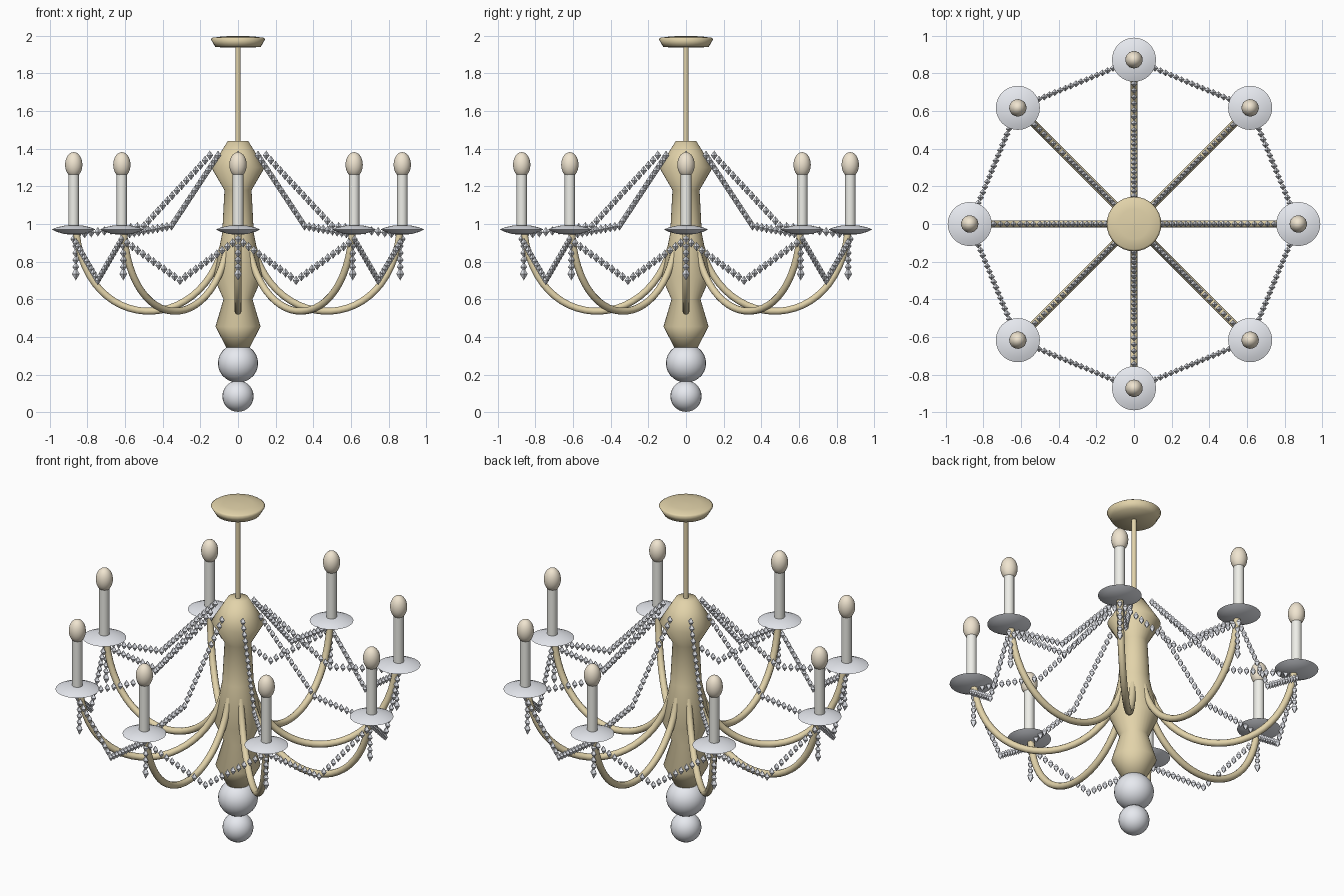
import bpy, bmesh, math
from mathutils import Vector

if "Cube" in bpy.data.objects:
    bpy.data.objects.remove(bpy.data.objects["Cube"])


def material(name, rgb):
    m = bpy.data.materials.new(name)
    m.diffuse_color = (*rgb, 1)
    m.use_nodes = True
    m.node_tree.nodes["Principled BSDF"].inputs["Base Color"].default_value = m.diffuse_color
    return m


BRASS = material("brass", (0.76, 0.65, 0.40))
GLASS = material("glass", (0.80, 0.82, 0.87))
WAX = material("wax", (0.86, 0.86, 0.81))
GLOW = material("glow", (0.87, 0.78, 0.63))


def finish(name, bm, mat, smooth=None):
    bmesh.ops.recalc_face_normals(bm, faces=bm.faces)
    me = bpy.data.meshes.new(name)
    bm.to_mesh(me)
    bm.free()
    me.materials.append(mat)
    ob = bpy.data.objects.new(name, me)
    bpy.context.collection.objects.link(ob)
    if smooth is not None:
        bpy.ops.object.select_all(action='DESELECT')
        ob.select_set(True)
        bpy.context.view_layer.objects.active = ob
        bpy.ops.object.shade_smooth_by_angle(angle=math.radians(smooth))
    return ob


def lathe(name, profile, mat, center=(0, 0), sides=32, smooth=50):
    """Revolve (radius, z) points around a vertical axis, capping both ends."""
    bm = bmesh.new()
    rings = []
    for r, z in profile:
        rings.append([bm.verts.new((center[0] + r * math.cos(math.tau * i / sides),
                                    center[1] + r * math.sin(math.tau * i / sides), z))
                      for i in range(sides)])
    for a, b in zip(rings, rings[1:]):
        for i in range(sides):
            j = (i + 1) % sides
            bm.faces.new((a[i], a[j], b[j], b[i]))
    bm.faces.new(rings[0])
    bm.faces.new(rings[-1])
    return finish(name, bm, mat, smooth)


def ball(name, loc, radius, height, mat):
    bm = bmesh.new()
    bmesh.ops.create_uvsphere(bm, u_segments=24, v_segments=14, radius=1)
    bmesh.ops.scale(bm, vec=(radius, radius, height), verts=bm.verts)
    bmesh.ops.translate(bm, vec=loc, verts=bm.verts)
    return finish(name, bm, mat, 180)


def add_bead(bm, p, r, h):
    """Upright octahedral crystal."""
    top, low = bm.verts.new(p + Vector((0, 0, h))), bm.verts.new(p - Vector((0, 0, h)))
    mid = [bm.verts.new(p + Vector(d) * r)
           for d in ((1, 0, 0), (0, 1, 0), (-1, 0, 0), (0, -1, 0))]
    for i in range(4):
        a, b = mid[i], mid[(i + 1) % 4]
        bm.faces.new((a, b, top))
        bm.faces.new((b, a, low))


def chain(name, points, spacing=0.036, r=0.018, h=0.025, drop=False):
    bm = bmesh.new()
    for a, b in zip(points, points[1:]):
        n = max(1, round((b - a).length / spacing))
        for i in range(n):
            add_bead(bm, a.lerp(b, i / n), r, h)
    if drop:
        add_bead(bm, points[-1], r * 1.15, h * 1.4)
    else:
        add_bead(bm, points[-1], r, h)
    return finish(name, bm, GLASS)


def polar(a, r, z):
    return Vector((r * math.cos(a), r * math.sin(a), z))


# Ceiling canopy, rod and turned central column
lathe("canopy", [(0.01, 2.0), (0.08, 1.997), (0.135, 1.99), (0.145, 1.983),
                 (0.12, 1.94), (0.01, 1.937)], BRASS, smooth=180)
lathe("rod", [(0.014, 1.42), (0.014, 1.95)], BRASS, sides=16)
lathe("column", [(0.055, 1.44), (0.142, 1.3), (0.072, 1.18), (0.084, 0.95),
                 (0.13, 0.72), (0.077, 0.6), (0.12, 0.455), (0.06, 0.34)], BRASS, smooth=75)

# Glass finial balls
ball("finial_upper_ball", (0, 0, 0.26), 0.107, 0.103, GLASS)
ball("finial_lower_ball", (0, 0, 0.085), 0.083, 0.083, GLASS)

R = 0.873
for k in range(8):
    a = k * math.pi / 4
    b = a + math.pi / 4
    c = polar(a, R, 0)

    # Curved arm
    cu = bpy.data.curves.new(f"arm_{k}", 'CURVE')
    cu.dimensions = '3D'
    cu.bevel_depth = 0.019
    cu.bevel_resolution = 3
    cu.resolution_u = 24
    cu.use_fill_caps = True
    sp = cu.splines.new('BEZIER')
    sp.bezier_points.add(1)
    p0, p1 = sp.bezier_points
    for p in (p0, p1):
        p.handle_left_type = p.handle_right_type = 'FREE'
    p0.co, p0.handle_right = polar(a, 0.08, 0.88), polar(a, 0.20, 0.41)
    p1.co, p1.handle_left = polar(a, 0.86, 0.955), polar(a, 0.80, 0.41)
    p0.handle_left, p1.handle_right = p0.co, p1.co
    cu.materials.append(BRASS)
    bpy.context.collection.objects.link(bpy.data.objects.new(f"arm_{k}", cu))

    # Drip dish, candle and flame bulb
    lathe(f"dish_{k}", [(0.01, 0.943), (0.05, 0.947), (0.09, 0.958), (0.117, 0.971),
                        (0.09, 0.982), (0.05, 0.991), (0.01, 0.994)],
          GLASS, c[:2], smooth=50)
    lathe(f"candle_{k}", [(0.028, 0.97), (0.028, 1.265)], WAX, c[:2], sides=20)
    ball(f"flame_bulb_{k}", c + Vector((0, 0, 1.315)), 0.046, 0.067, GLOW)

    # Crystal strands: crown to dish, dish to dish, and hanging pendant
    chain(f"upper_strand_{k}", [polar(a, 0.15, 1.365), polar(a, 0.50, 0.99), polar(a, 0.85, 0.945)])
    e0, e1 = polar(a, R, 0.92), polar(b, R, 0.92)
    chain(f"swag_strand_{k}", [e0, (e0 + e1) / 2 - Vector((0, 0, 0.22)), e1])
    chain(f"pendant_{k}", [polar(a, 0.862, 0.92), polar(a, 0.862, 0.735)], drop=True)
